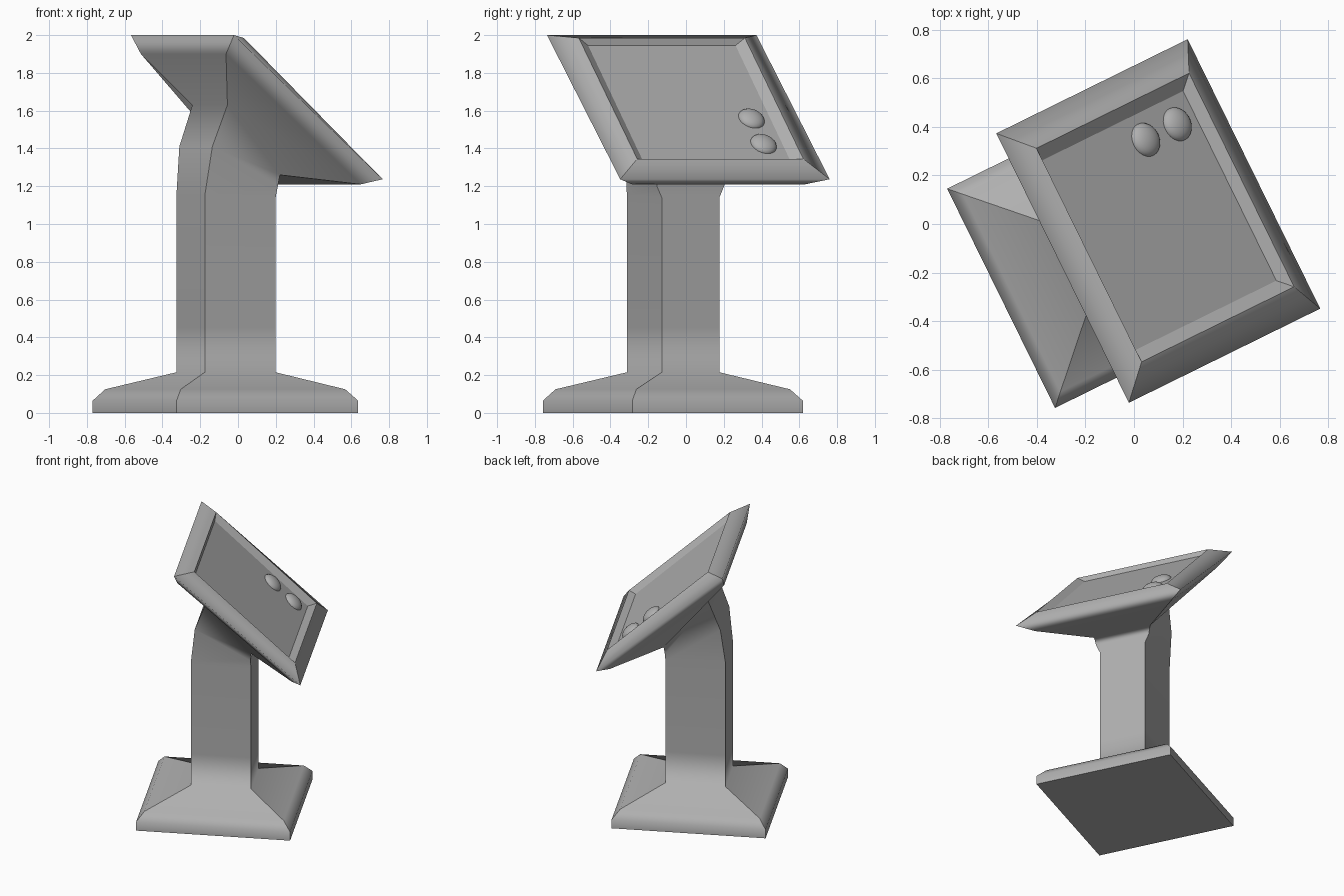
import bpy, bmesh, math
from mathutils import Matrix, Vector

if "Cube" in bpy.data.objects:
    bpy.data.objects.remove(bpy.data.objects["Cube"])

TURN = Matrix.Rotation(math.radians(26.2), 4, 'Z')   # whole kiosk is turned on its base
VC = -0.033                                          # side-to-side centre line

# Mid grey finish shared by every part
GREY = bpy.data.materials.new("mid_grey")
GREY.diffuse_color = (0.43, 0.43, 0.43, 1)
GREY.use_nodes = True
GREY.node_tree.nodes["Principled BSDF"].inputs["Base Color"].default_value = GREY.diffuse_color


def finish(bm, name):
    bmesh.ops.recalc_face_normals(bm, faces=bm.faces)
    for f in bm.faces:
        f.smooth = True
    me = bpy.data.meshes.new(name)
    bm.to_mesh(me)
    bm.free()
    me.materials.append(GREY)
    ob = bpy.data.objects.new(name, me)
    bpy.context.collection.objects.link(ob)
    return ob


def loft(name, rings, cap_start=False, cap_end=False, sharp_rings=()):
    """Skin four-sided rings: (rear u, rear z, front u, front z, half width)."""
    bm = bmesh.new()
    loops = []
    for u0, z0, u1, z1, h in rings:
        pts = [(u0, VC - h, z0), (u1, VC - h, z1), (u1, VC + h, z1), (u0, VC + h, z0)]
        loops.append([bm.verts.new(TURN @ Vector(p)) for p in pts])
    for a, b in zip(loops, loops[1:]):
        for i in range(4):
            j = (i + 1) % 4
            bm.faces.new((a[i], a[j], b[j], b[i]))
    if cap_start:
        bm.faces.new(loops[0][::-1])
    if cap_end:
        bm.faces.new(loops[-1])
    # hard corner edges, plus the chosen rings
    for a, b in zip(loops, loops[1:]):
        for p, q in zip(a, b):
            bm.edges.get((p, q)).smooth = False
    for r in sharp_rings:
        for i in range(4):
            bm.edges.get((loops[r][i], loops[r][(i + 1) % 4])).smooth = False
    return finish(bm, name)


# Foot, post, flared neck and display frame as one continuous skin
body = loft("kiosk_body", [
    (-0.626, 0.00, 0.445, 0.00, 0.503),     # foot
    (-0.626, 0.065, 0.445, 0.065, 0.503),
    (-0.577, 0.125, 0.393, 0.125, 0.453),
    (-0.296, 0.215, 0.122, 0.215, 0.170),   # post
    (-0.296, 0.45, 0.122, 0.45, 0.170),
    (-0.296, 1.15, 0.122, 1.14, 0.170),
    (-0.265, 1.41, 0.121, 1.20, 0.198),     # neck
    (-0.182, 1.63, 0.128, 1.26, 0.210),
    (-0.338, 1.90, 0.457, 1.21, 0.510),     # frame back
    (-0.344, 2.00, 0.534, 1.237, 0.618),    # frame outer edge
    (-0.2225, 1.985, 0.4775, 1.345, 0.490), # frame inner rim
    (-0.223, 1.945, 0.423, 1.345, 0.435),   # sunken screen
], cap_start=True, cap_end=True, sharp_rings=(0, 10, 11))
weights = body.modifiers.new("even_shading", 'WEIGHTED_NORMAL')
weights.keep_sharp = True

# Two domed buttons on the screen
slope = math.atan2(1.945 - 1.345, 0.423 + 0.223)
for i, u in enumerate((0.193, 0.338)):
    bm = bmesh.new()
    z = 1.94 - math.tan(slope) * (u + 0.223)
    m = (TURN @ Matrix.Translation((u, 0.29, z)) @ Matrix.Rotation(slope, 4, 'Y')
         @ Matrix.Diagonal((0.073, 0.073, 0.04, 1)))
    bmesh.ops.create_uvsphere(bm, u_segments=24, v_segments=14, radius=1, matrix=m)
    finish(bm, f"button_{i + 1}")
